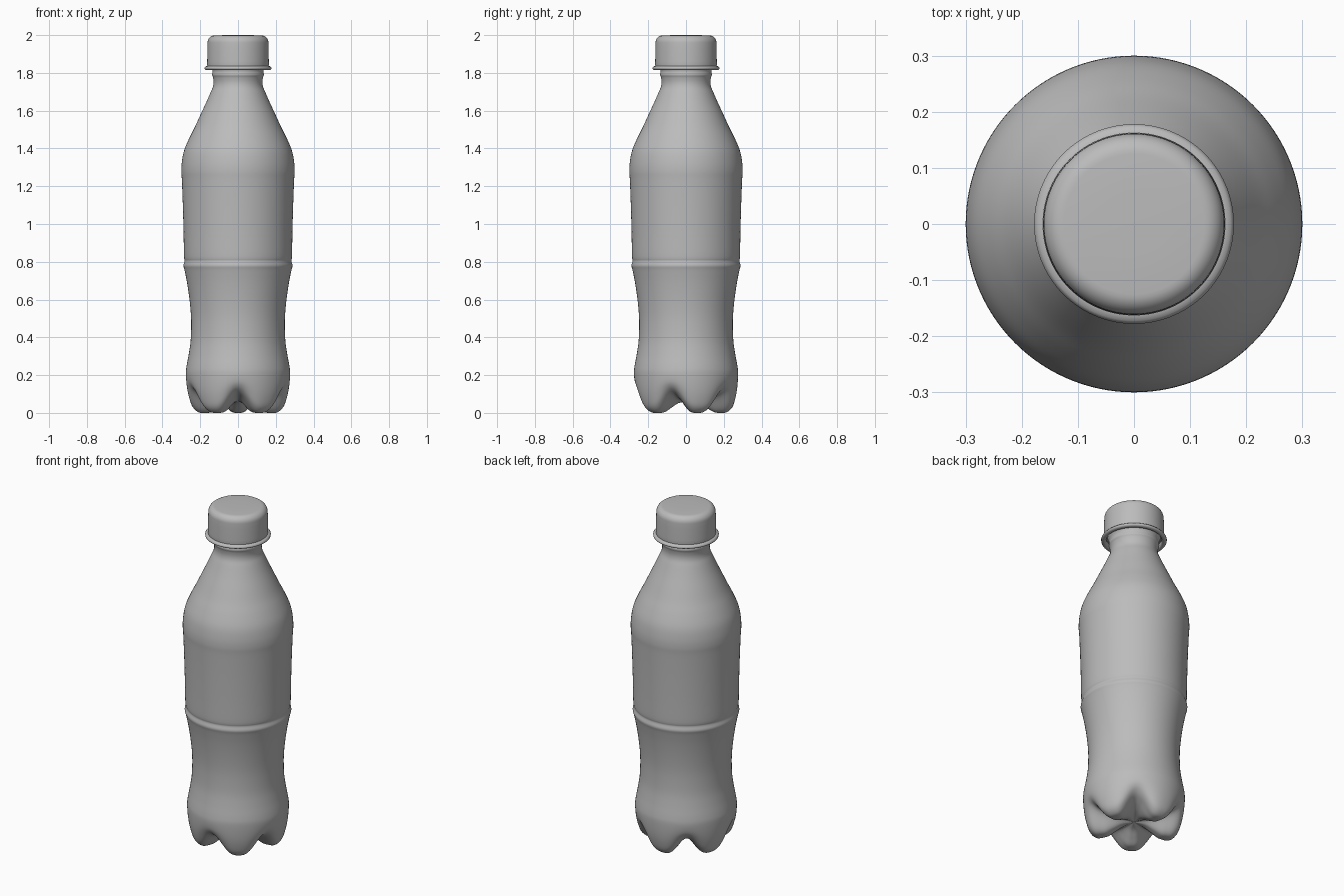
import bpy, bmesh, math
from mathutils import Vector

cube = bpy.data.objects.get("Cube")
if cube:
    bpy.data.objects.remove(cube)

SEGMENTS = 120
FEET = 5

grey = bpy.data.materials.new("plain grey")
grey.use_nodes = True
COLOUR = (0.5, 0.5, 0.5, 1)
grey.diffuse_color = COLOUR
grey.node_tree.nodes["Principled BSDF"].inputs["Base Color"].default_value = COLOUR


def smooth_profile(points, steps=4):
    """Catmull-Rom curve through (radius, height) points."""
    pts = [Vector(p) for p in points]
    pts = [pts[0]] + pts + [pts[-1]]
    out = []
    for a, b, c, d in zip(pts, pts[1:], pts[2:], pts[3:]):
        for i in range(steps):
            t = i / steps
            out.append(0.5 * (2 * b + (c - a) * t + (2 * a - 5 * b + 4 * c - d) * t**2
                              + (3 * b - a - 3 * c + d) * t**3))
    return out + [pts[-1]]


def lathe(name, profile_at, angle):
    """Spin a profile that may change with the angle; ends are closed."""
    bm = bmesh.new()
    columns = []
    for s in range(SEGMENTS):
        a = 2 * math.pi * s / SEGMENTS
        columns.append([bm.verts.new((r * math.cos(a), r * math.sin(a), z))
                        for r, z in profile_at(a)])
    for s, col in enumerate(columns):
        nxt = columns[(s + 1) % SEGMENTS]
        for i in range(len(col) - 1):
            bm.faces.new((col[i], nxt[i], nxt[i + 1], col[i + 1]))
    bmesh.ops.remove_doubles(bm, verts=bm.verts, dist=0.0002)
    bmesh.ops.recalc_face_normals(bm, faces=bm.faces)
    mesh = bpy.data.meshes.new(name)
    bm.to_mesh(mesh)
    bm.free()
    mesh.materials.append(grey)
    obj = bpy.data.objects.new(name, mesh)
    bpy.context.collection.objects.link(obj)
    bpy.ops.object.select_all(action="DESELECT")
    obj.select_set(True)
    bpy.context.view_layer.objects.active = obj
    bpy.ops.object.shade_smooth_by_angle(angle=math.radians(angle))
    return obj


# Bottle: foot and groove outlines of the base share one upper wall
foot = [(0, .06), (.06, .05), (.11, .025), (.15, .004), (.18, 0), (.215, .003),
        (.245, .03), (.262, .08), (.272, .14)]
groove = [(0, .06), (.06, .064), (.11, .07), (.15, .08), (.18, .09), (.215, .105),
          (.24, .122), (.259, .142), (.271, .168)]
wall = [(.276, .21), (.272, .25), (.261, .31), (.251, .38), (.248, .46), (.25, .53),
        (.258, .61), (.27, .69), (.283, .755), (.289, .78), (.283, .805), (.286, .83),
        (.288, .95), (.292, 1.1), (.297, 1.23), (.3, 1.28), (.297, 1.33), (.285, 1.39),
        (.258, 1.455), (.228, 1.515), (.198, 1.58), (.17, 1.64), (.146, 1.695),
        (.133, 1.725), (.129, 1.75), (.132, 1.775), (.137, 1.79), (.134, 1.81),
        (.134, 1.85), (0, 1.851)]
foot_curve = smooth_profile(foot + wall)
groove_curve = smooth_profile(groove + wall)


def bottle_profile(a):
    wave = (1 + math.cos(FEET * (a + math.pi / 2))) / 2
    return [f.lerp(g, wave ** 1.6) for f, g in zip(foot_curve, groove_curve)]


lathe("bottle", bottle_profile, 50)

# Screw cap with a rounded top edge and a hollow underside
cap = [(.134, 1.845), (.155, 1.84), (.16, 1.822), (.163, 1.84), (.163, 1.86), (.162, 1.93)]
cap += [(.125 + .036 * math.cos(t * math.pi / 16), 1.96 + .038 * math.sin(t * math.pi / 16))
        for t in range(9)]
cap += [(.06, 2.0), (0, 2.0)]
lathe("cap", lambda a: cap, 40)

# Flared tamper ring under the cap
ring = [(.15, 1.838), (.163, 1.837), (.172, 1.834), (.178, 1.827), (.177, 1.82),
        (.168, 1.815), (.155, 1.815), (.15, 1.822), (.15, 1.838)]
lathe("tamper_ring", lambda a: ring, 60)
